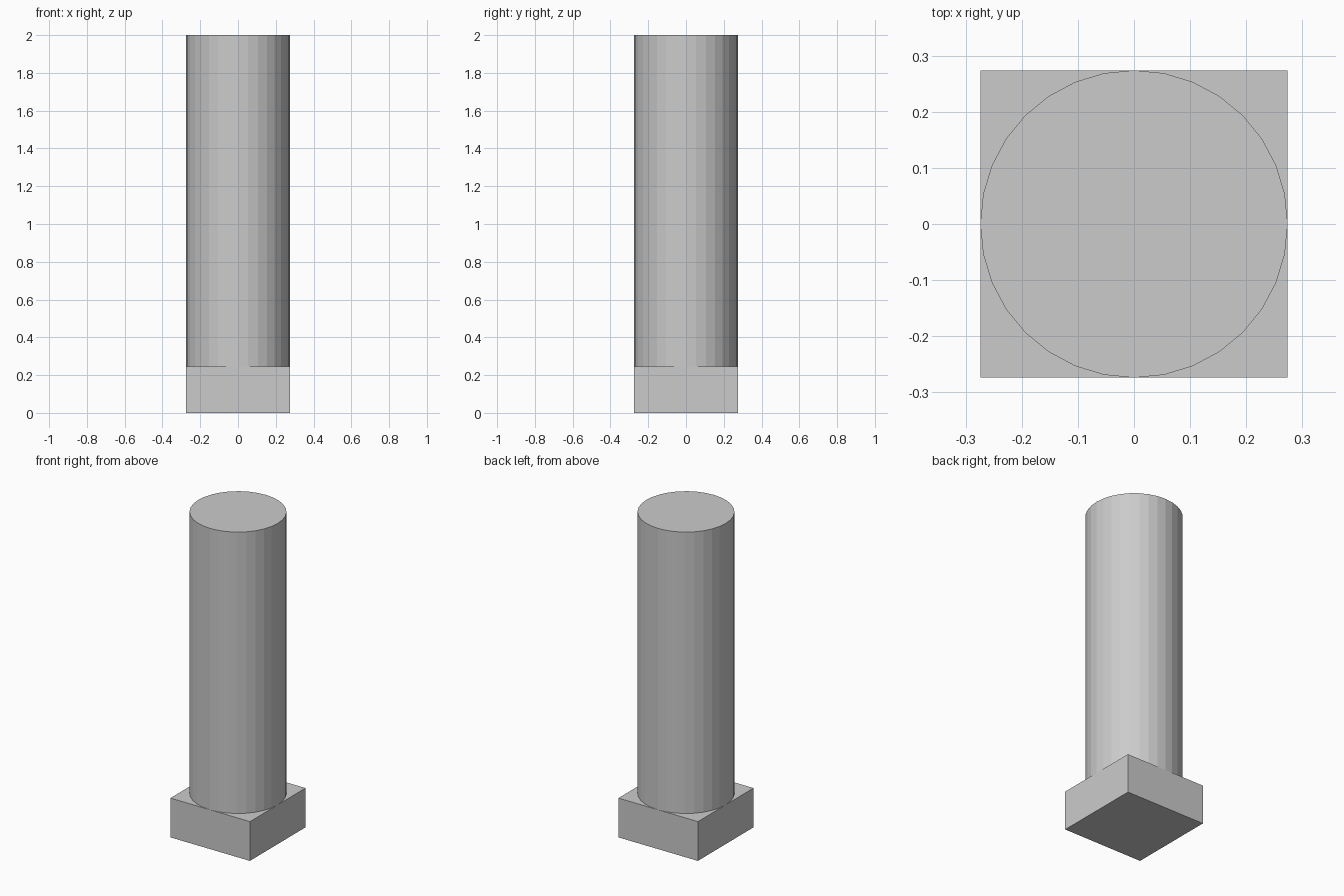
import bpy

if "Cube" in bpy.data.objects:
    bpy.data.objects.remove(bpy.data.objects["Cube"])

HALF = 0.274     # half width of the plinth and radius of the shaft
BASE_H = 0.245   # plinth height
TOTAL_H = 2.0

# Square plinth
bpy.ops.mesh.primitive_cube_add(size=1, location=(0, 0, BASE_H / 2))
plinth = bpy.context.object
plinth.name = "square_plinth"
plinth.scale = (2 * HALF, 2 * HALF, BASE_H)
bpy.ops.object.transform_apply(location=False, rotation=False, scale=True)

# Round flat-faceted shaft standing on the plinth
shaft_h = TOTAL_H - BASE_H
bpy.ops.mesh.primitive_cylinder_add(vertices=32, radius=HALF, depth=shaft_h,
                                    location=(0, 0, BASE_H + shaft_h / 2))
bpy.context.object.name = "column_shaft"
